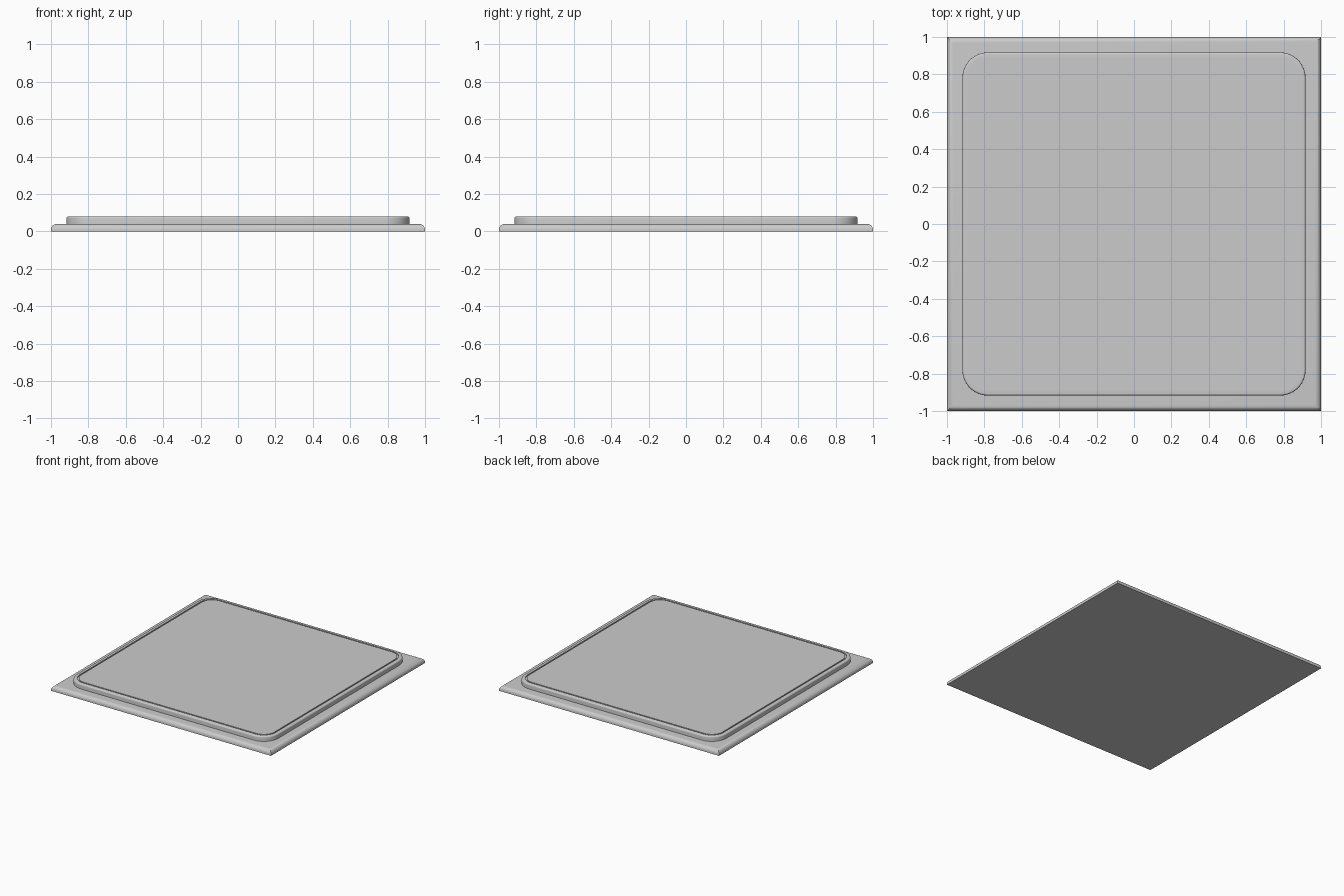
import bpy, bmesh, math

if "Cube" in bpy.data.objects:
    bpy.data.objects.remove(bpy.data.objects["Cube"])


def ring(half, radius, z, steps):
    """Square outline with optional rounded corners."""
    if radius <= 0:
        return [(sx * half, sy * half, z) for sx, sy in ((1, 1), (-1, 1), (-1, -1), (1, -1))]
    c = half - radius
    pts = []
    for q, (sx, sy) in enumerate(((1, 1), (-1, 1), (-1, -1), (1, -1))):
        for i in range(steps + 1):
            a = math.pi / 2 * (q + i / steps)
            pts.append((sx * c + radius * math.cos(a), sy * c + radius * math.sin(a), z))
    return pts


def stacked(name, profile, half, corner, steps=10):
    """Sweep an (inset, z) profile round the square and cap both ends."""
    bm = bmesh.new()
    loops = [[bm.verts.new(p) for p in ring(half - d, corner - d, z, steps)] for d, z in profile]
    for low, high in zip(loops, loops[1:]):
        n = len(low)
        for i in range(n):
            j = (i + 1) % n
            bm.faces.new((low[i], low[j], high[j], high[i]))
    bm.faces.new(loops[0][::-1])
    bm.faces.new(loops[-1])
    mesh = bpy.data.meshes.new(name)
    bm.to_mesh(mesh)
    bm.free()
    obj = bpy.data.objects.new(name, mesh)
    bpy.context.collection.objects.link(obj)
    bpy.ops.object.select_all(action='DESELECT')
    bpy.context.view_layer.objects.active = obj
    obj.select_set(True)
    bpy.ops.object.shade_smooth_by_angle(angle=math.radians(35))
    return obj


def quarter(radius, top, start, n):
    """Quarter-round from a vertical side into a flat top."""
    return [(start + radius * (1 - math.cos(a)), top - radius + radius * math.sin(a))
            for a in (math.pi / 2 * i / n for i in range(n + 1))]


# Base plate: mitred corners, quarter-round top edge
stacked("base_plate", [(0, 0)] + quarter(0.032, 0.04, 0, 8), 1.0, 0)

# Raised tile: rounded corners, softened rim and a fine groove round the panel
stacked("raised_tile",
        [(0, 0.04)] + quarter(0.01, 0.08, 0, 4) +
        [(0.028, 0.08), (0.028, 0.072), (0.039, 0.072), (0.039, 0.08)],
        0.917, 0.135)
